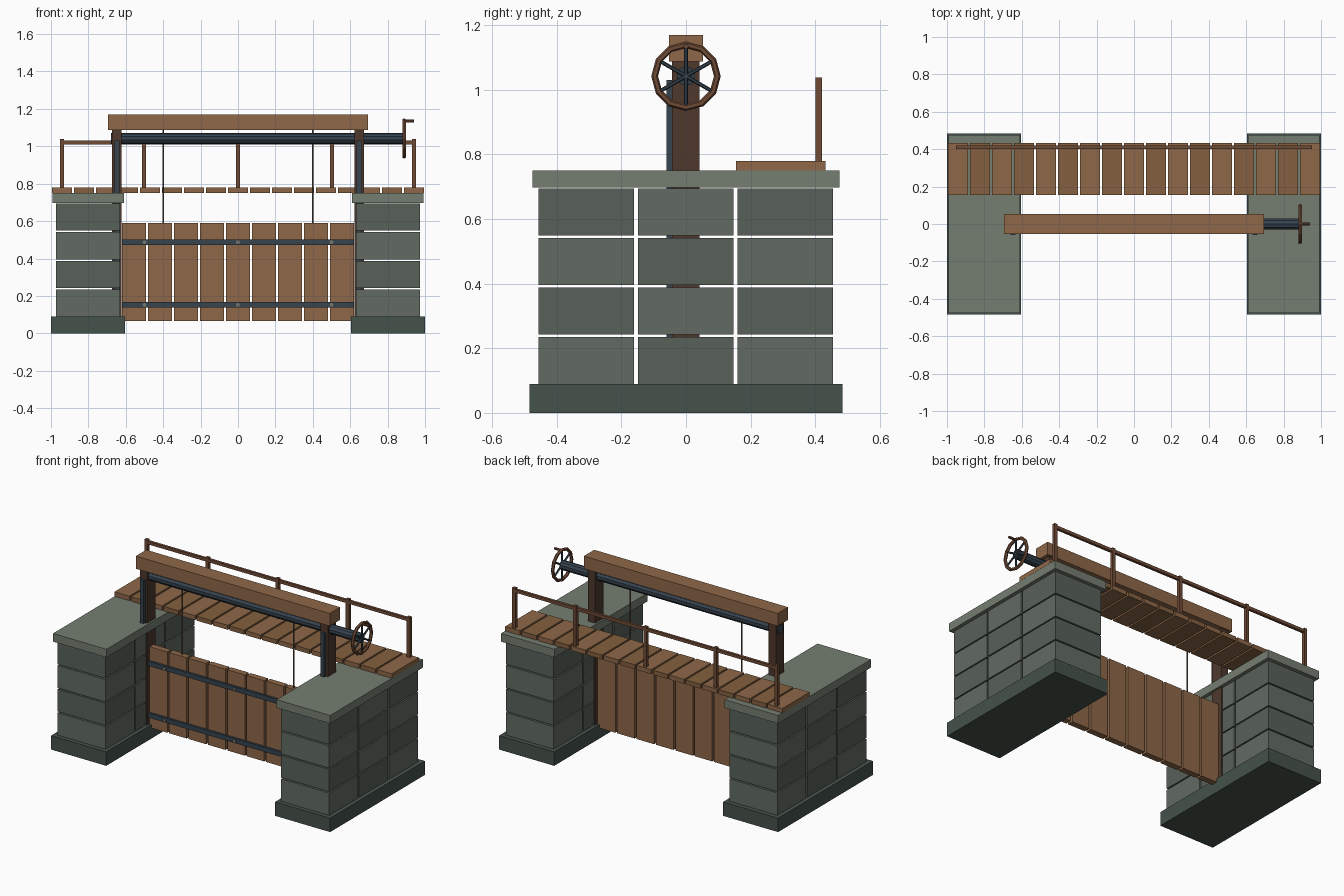
import bpy, bmesh, math
from mathutils import Matrix, Vector

if "Cube" in bpy.data.objects:
    bpy.data.objects.remove(bpy.data.objects["Cube"])


def mat(name, hexa):
    m = bpy.data.materials.new(name)
    rgb = [int(hexa[i:i + 2], 16) / 255 for i in (0, 2, 4)]
    m.diffuse_color = [((c + 0.055) / 1.055) ** 2.4 for c in rgb] + [1]
    m.use_nodes = True
    m.node_tree.nodes["Principled BSDF"].inputs["Base Color"].default_value = m.diffuse_color
    return m


STONE, STONE2 = mat("stone", "626b62"), mat("stone_dark", "586159")
CAP, BASE = mat("cap_stone", "757e71"), mat("base_stone", "46524c")
OAK, OAK2 = mat("oak", "8e6848"), mat("oak_dark", "84603f")
DARK, RAIL = mat("dark_timber", "4e392d"), mat("rail_timber", "704b36")
STEEL, ROPE, BOLT = mat("steel", "36434f"), mat("rope", "6b5a45"), mat("bolt", "77776f")


def finish(name, bm, mats):
    me = bpy.data.meshes.new(name)
    bm.to_mesh(me)
    bm.free()
    for m in mats:
        me.materials.append(m)
    ob = bpy.data.objects.new(name, me)
    bpy.context.collection.objects.link(ob)
    return ob


def boxes(name, items, *mats):
    """Each item is x0, x1, y0, y1, z0, z1; materials alternate."""
    bm = bmesh.new()
    for i, (x0, x1, y0, y1, z0, z1) in enumerate(items):
        mtx = Matrix.Translation(((x0 + x1) / 2, (y0 + y1) / 2, (z0 + z1) / 2)) \
            @ Matrix.Diagonal((abs(x1 - x0), y1 - y0, z1 - z0, 1))
        n = len(bm.faces)
        bmesh.ops.create_cube(bm, size=1, matrix=mtx)
        bm.faces.ensure_lookup_table()
        for f in bm.faces[n:]:
            f.material_index = i % len(mats)
    return finish(name, bm, mats)


def rods(name, items, r, sides, m):
    """Cylinders between pairs of points."""
    bm = bmesh.new()
    for a, b in items:
        a, b = Vector(a), Vector(b)
        d = b - a
        mtx = Matrix.Translation((a + b) / 2) @ d.to_track_quat('Z', 'Y').to_matrix().to_4x4()
        bmesh.ops.create_cone(bm, cap_ends=True, segments=sides, radius1=r, radius2=r,
                              depth=d.length, matrix=mtx)
    return finish(name, bm, [m])


# Stone piers, gate posts and guide strips on both sides
for side, s in (("left", -1), ("right", 1)):
    def sx(a, b):
        return min(s * a, s * b), max(s * a, s * b)
    boxes(side + "_plinth", [(*sx(0.605, 1.0), -0.485, 0.485, 0, 0.09)], BASE)
    boxes(side + "_pier_blocks",
          [(*sx(0.63, 0.973), -0.457 + c * 0.308, -0.161 + c * 0.308,
            0.09 + r * 0.153, 0.235 + r * 0.153) for r in range(4) for c in range(3)],
          STONE, STONE2)
    boxes(side + "_cap", [(*sx(0.61, 0.993), -0.475, 0.475, 0.697, 0.75)], CAP)
    boxes(side + "_post", [(*sx(0.622, 0.674), -0.043, 0.042, 0.07, 1.09)], DARK)
    boxes(side + "_guide_strip", [(*sx(0.634, 0.66), -0.06, -0.043, 0.08, 1.03)], STEEL)

# Head beam
boxes("head_beam", [(-0.695, 0.695, -0.053, 0.053, 1.088, 1.17)], OAK)

# Gate: planks, straps, bolts, lifting ropes
boxes("gate_planks", [(-0.619 + i * 0.139, -0.493 + i * 0.139, -0.02, 0.02, 0.067, 0.59)
                      for i in range(9)], OAK)
boxes("gate_straps", [(-0.62, 0.62, -0.034, -0.02, z - 0.015, z + 0.015)
                      for z in (0.152, 0.487)], STEEL)
rods("gate_bolts", [((x, -0.042, z), (x, -0.03, z)) for x in (-0.5, 0, 0.5)
                    for z in (0.152, 0.487)], 0.011, 8, BOLT)
rods("lifting_ropes", [((x, 0, 0.585), (x, 0, 1.09)) for x in (-0.4, 0.4)], 0.004, 6, ROPE)

# Winding shaft with handwheel
WX, WZ = 0.888, 1.042
rods("winding_shaft", [((-0.68, 0, WZ), (0.888, 0, WZ))], 0.03, 10, STEEL)
bpy.ops.mesh.primitive_torus_add(major_segments=12, minor_segments=6, major_radius=0.097,
                                 minor_radius=0.0105, location=(WX, 0, WZ),
                                 rotation=(0, math.pi / 2, 0))
wheel = bpy.context.object
wheel.name = "handwheel_rim"
wheel.data.materials.append(RAIL)
angles = [math.radians(30 + 60 * i) for i in range(6)]
rods("handwheel_spokes", [((WX, 0, WZ), (WX, 0.096 * math.cos(a), WZ + 0.096 * math.sin(a)))
                          for a in angles], 0.006, 6, STEEL)
rods("crank_handle", [((WX, 0, 1.134), (0.942, 0, 1.134))], 0.008, 8, RAIL)

# Walkway planks and handrail
boxes("walkway_planks", [(-0.994 + i * 0.1176, -0.888 + i * 0.1176, 0.155, 0.432, 0.75, 0.779)
                         for i in range(17)], OAK, OAK2)
boxes("rail_posts", [(x - 0.011, x + 0.011, 0.4, 0.421, 0.775, 1.038)
                     for x in (-0.94, -0.503, 0, 0.503, 0.94)], RAIL)
boxes("handrail", [(-0.94, 0.94, 0.402, 0.419, 1.01, 1.03)], RAIL)
